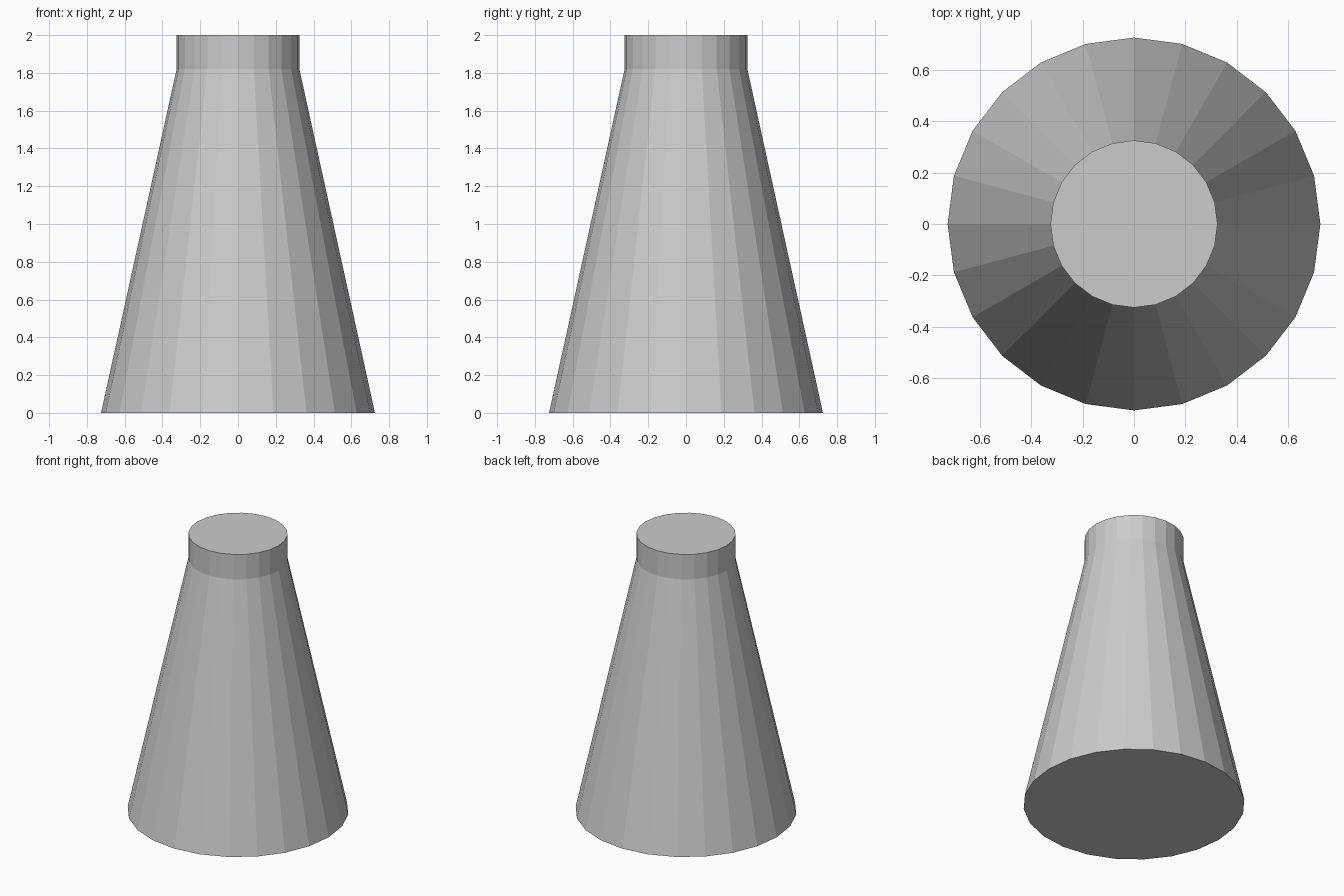
import bpy, bmesh
from math import cos, sin, tau

if "Cube" in bpy.data.objects:
    bpy.data.objects.remove(bpy.data.objects["Cube"])

SIDES = 24
# (radius, height) from base to top: flared body, then straight neck
PROFILE = [(0.725, 0.0), (0.325, 1.82), (0.325, 2.0)]

bm = bmesh.new()
rings = [[bm.verts.new((r * cos(tau * i / SIDES), r * sin(tau * i / SIDES), z))
          for i in range(SIDES)] for r, z in PROFILE]

# Side walls
for lower, upper in zip(rings, rings[1:]):
    for i in range(SIDES):
        j = (i + 1) % SIDES
        bm.faces.new((lower[i], lower[j], upper[j], upper[i]))

# Flat base and top caps
bm.faces.new(rings[0][::-1])
bm.faces.new(rings[-1])

mesh = bpy.data.meshes.new("tapered_cone_with_neck")
bm.to_mesh(mesh)
bm.free()
bpy.context.collection.objects.link(bpy.data.objects.new("tapered_cone_with_neck", mesh))
